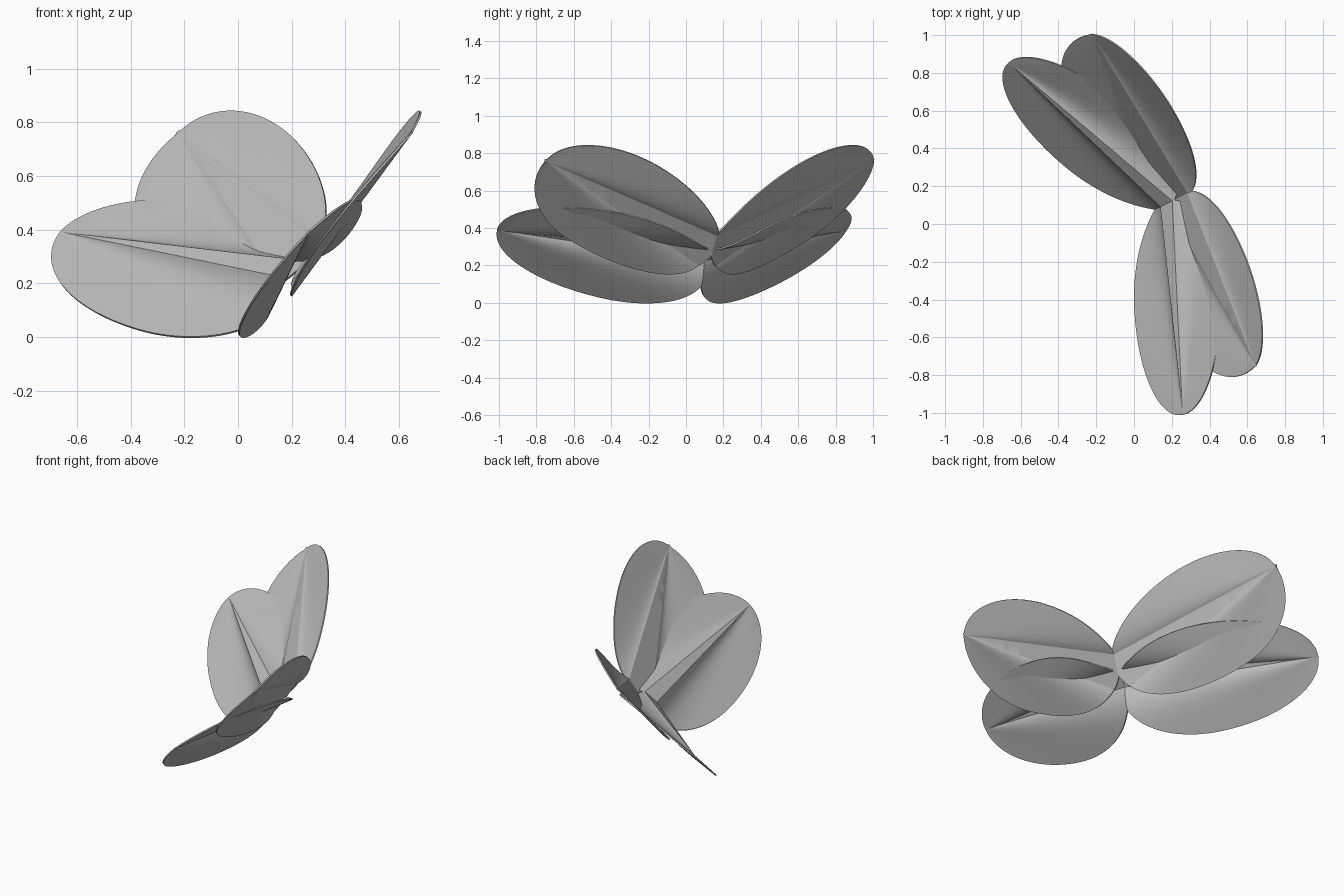
import bpy, bmesh, math
from mathutils import Vector

cube = bpy.data.objects.get("Cube")
if cube:
    bpy.data.objects.remove(cube)

grey = bpy.data.materials.new("wing grey")
grey.use_nodes = True
grey.diffuse_color = (0.5, 0.5, 0.5, 1)
grey.node_tree.nodes["Principled BSDF"].inputs["Base Color"].default_value = (0.5, 0.5, 0.5, 1)

# Wing plane: body axis, span and outward normal, in a frame mirrored across y
ROOT = Vector((0.161, 0.012, 0.23))
BODY = Vector((0.754, 0, 0.657))
SPAN = Vector((-0.223, 0.943, 0.256))
OUT = Vector((0.62, 0.34, -0.71))
ROWS, COLS = 72, 24


def half_width(e, width, centre, start, end):
    """Half ellipse with different reach toward the root and the tip."""
    x = (e - centre) / (end - centre if e > centre else centre - start)
    return width * math.sqrt(max(0, 1 - x * x))


def petal(name, base, tip, start, rear, front, strip, lift):
    """Creased sheet: flat strip tapering to the tip, conical side on each edge."""
    base, tip = Vector(base), Vector(tip)
    apex = (tip - base).length
    end = apex + 0.015
    axis = (tip - base).normalized()
    across = Vector((axis.y, -axis.x))
    bm = bmesh.new()
    grid = []
    for i in range(ROWS + 1):
        e = start + (end - start) * (1 - math.cos(math.pi * i / ROWS)) / 2
        row = []
        for side, shape, flat in ((-1, rear, strip[0]), (1, front, strip[1])):
            w = half_width(e, *shape, start, end)
            s = min(flat * max(0, 1 - e / apex), w)
            line = []
            for j in range(COLS + 1):
                q = s + (w - s) * (j / COLS) ** 1.7
                reach = math.hypot(apex - e, q)
                angle = math.atan2(q, apex - e)
                past = max(0, angle - math.atan2(flat, apex))
                n = lift(side, apex - e, q, reach, angle, 1 - math.exp(-past / 0.09))
                p = base + axis * e + across * q * side
                line.append(bm.verts.new(ROOT + BODY * p.x + SPAN * p.y + OUT * n))
            row += line[::-1] if side < 0 else line
        grid.append(row)
    for r0, r1 in zip(grid, grid[1:]):
        for k in range(len(r0) - 1):
            bm.faces.new((r0[k], r0[k + 1], r1[k + 1], r1[k]))
    bmesh.ops.remove_doubles(bm, verts=bm.verts, dist=0.0004)
    bmesh.ops.dissolve_degenerate(bm, edges=bm.edges, dist=0.0002)
    bmesh.ops.recalc_face_normals(bm, faces=bm.faces)
    bmesh.ops.solidify(bm, geom=bm.faces[:], thickness=0.008)
    mesh = bpy.data.meshes.new(name)
    bm.to_mesh(mesh)
    bm.free()
    mesh.materials.append(grey)
    ob = bpy.data.objects.new(name, mesh)
    bpy.context.collection.objects.link(ob)
    ob.rotation_euler.z = math.radians(26.3)
    ob.location = (-0.009, 0.018, 0)
    # Opposite wing, trimmed where the two meet
    mirror = ob.modifiers.new("opposite_wing", 'MIRROR')
    mirror.use_axis = (False, True, False)
    mirror.use_bisect_axis = (False, True, False)
    mirror.use_mirror_merge = False
    bpy.ops.object.select_all(action='DESELECT')
    ob.select_set(True)
    bpy.context.view_layer.objects.active = ob
    bpy.ops.object.shade_smooth_by_angle(angle=math.radians(18))


def lower_lift(side, d, q, reach, angle, rise):
    return 0.108 * reach * rise * math.exp(-angle / 2.1)


def upper_lift(side, d, q, reach, angle, rise):
    if side > 0:
        return 0.009 + 0.029 * d - 0.29 * q + 0.045 * reach * rise
    plane = 0.029 * d + 0.29 * q if rise == 0 else 0.056 * reach
    return 0.009 + plane + 0.065 * reach * rise * math.exp(-angle)


# Hind pair of petals, then fore pair
petal("lower_wings", (0, 0), (-0.175, 1.075), -0.06,
      (0.33, 0.46), (0.318, 0.46), (0, 0.09), lower_lift)
petal("upper_wings", (0.14, 0.08), (0.409, 1.007), -0.12,
      (0.37, 0.55), (0.295, 0.45), (0.09, 0.09), upper_lift)
